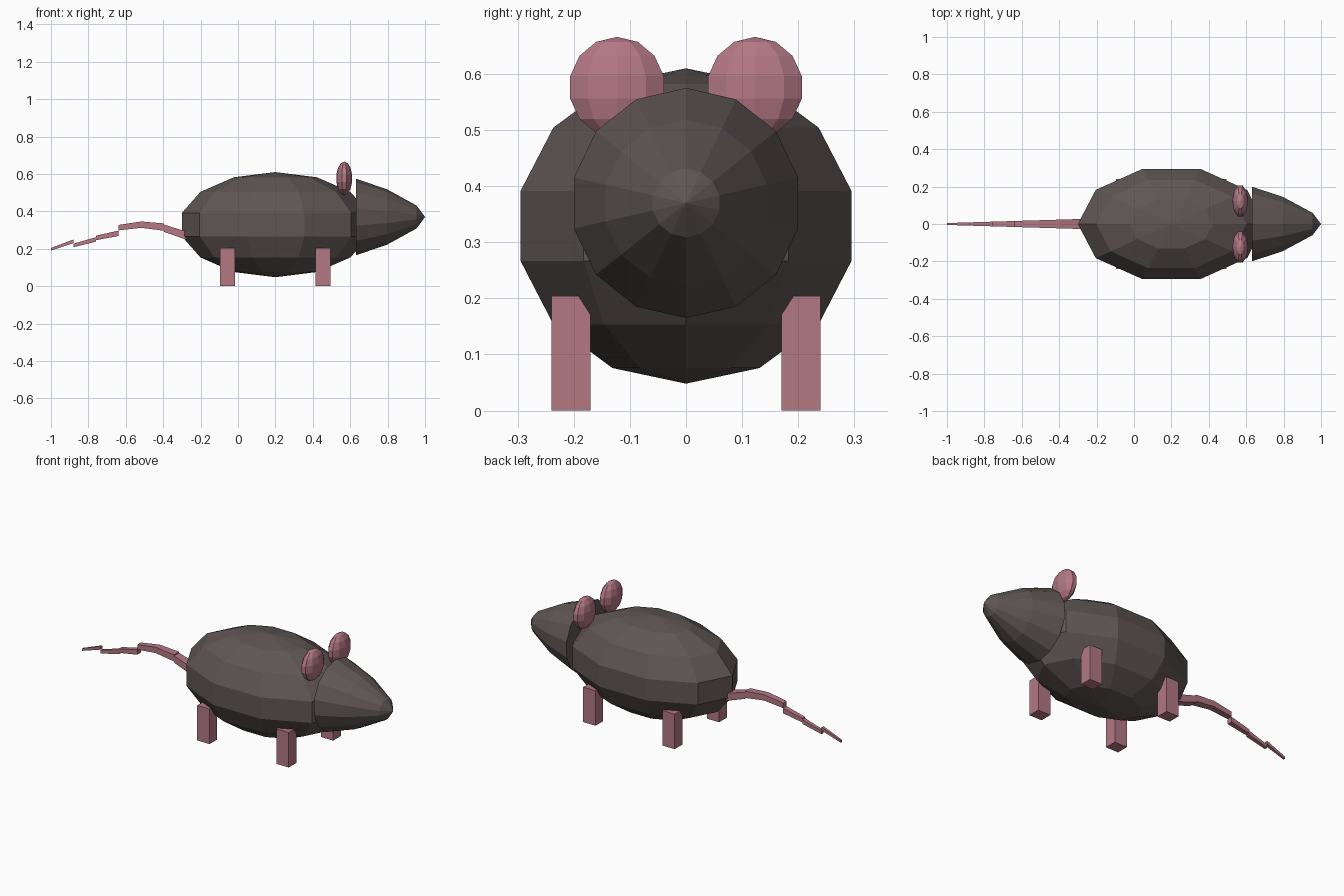
import bpy
import bmesh
from math import sin, cos, pi
from mathutils import Vector

cube = bpy.data.objects.get("Cube")
if cube:
    bpy.data.objects.remove(cube, do_unlink=True)


def material(name, rgb):
    m = bpy.data.materials.new(name)
    m.use_nodes = True
    m.diffuse_color = (*rgb, 1)
    m.node_tree.nodes["Principled BSDF"].inputs["Base Color"].default_value = (*rgb, 1)
    return m


FUR = material("dark grey fur", (0.114, 0.093, 0.089))
PINK = material("pink skin", (0.456, 0.188, 0.231))


def finish(name, bm, mat):
    bmesh.ops.recalc_face_normals(bm, faces=bm.faces)
    mesh = bpy.data.meshes.new(name)
    bm.to_mesh(mesh)
    bm.free()
    mesh.materials.append(mat)
    ob = bpy.data.objects.new(name, mesh)
    bpy.context.collection.objects.link(ob)
    return ob


def loft(name, rings, mat):
    """Skin a list of point rings; a ring of one point is a tip, open ends are capped."""
    bm = bmesh.new()
    rows = [[bm.verts.new(p) for p in ring] for ring in rings]
    for a, b in zip(rows, rows[1:]):
        n = max(len(a), len(b))
        for i in range(n):
            j = (i + 1) % n
            if len(a) == 1:
                bm.faces.new((a[0], b[i], b[j]))
            elif len(b) == 1:
                bm.faces.new((a[i], b[0], a[j]))
            else:
                bm.faces.new((a[i], b[i], b[j], a[j]))
    for end in (rows[0], rows[-1]):
        if len(end) > 2:
            bm.faces.new(end)
    return finish(name, bm, mat)


def ellipsoid(name, centre, radii, mat, segments=10, bands=7):
    c, r = Vector(centre), Vector(radii)
    rings = []
    for k in range(bands + 1):
        t = pi * k / bands
        count = 1 if k in (0, bands) else segments
        s = 0 if count == 1 else sin(t)
        rings.append([c + r * Vector((s * cos(2 * pi * i / segments),
                                      s * sin(2 * pi * i / segments), cos(t)))
                      for i in range(count)])
    return loft(name, rings, mat)


# Body
ellipsoid("body", (0.2, 0, 0.329), (0.513, 0.318, 0.281), FUR)

# Head: a blunt cone pointing along +x
head = []
for x, r in ((0.63, 0.205), (0.797, 0.148), (0.955, 0.061), (1.0, 0)):
    n = 14 if r else 1
    head.append([(x, r * sin(2 * pi * i / n), 0.37 + r * cos(2 * pi * i / n)) for i in range(n)])
loft("head", head, FUR)

# Ears and legs, mirrored across y
for side, s in (("left", 1), ("right", -1)):
    ellipsoid(side + "_ear", (0.568, s * 0.123, 0.576), (0.043, 0.09, 0.09), PINK)
    for end, x in (("front", 0.455), ("rear", -0.055)):
        bm = bmesh.new()
        bmesh.ops.create_cube(bm, size=1)
        for v in bm.verts:
            v.co = Vector((x, s * 0.205, 0.102)) + v.co * Vector((0.08, 0.07, 0.204))
        finish(f"{side}_{end}_leg", bm, PINK)

# Tail: six tapering blocks, each with its own start and end height
heights = ((0.27, 0.31), (0.316, 0.329), (0.329, 0.313),
           (0.283, 0.258), (0.25, 0.218), (0.24, 0.197))
x0, step = -0.275, 0.121
for k, (za, zb) in enumerate(heights):
    ring = []
    for x, z in ((x0 - k * step, za), (x0 - (k + 1) * step, zb)):
        t = (x0 - x) / (6 * step)
        w, h = 0.027 - 0.022 * t, 0.022 - 0.015 * t
        ring.append([(x, y * w, z + q * h) for y, q in ((-1, -1), (1, -1), (1, 1), (-1, 1))])
    loft(f"tail_segment_{k + 1}", ring, PINK)
